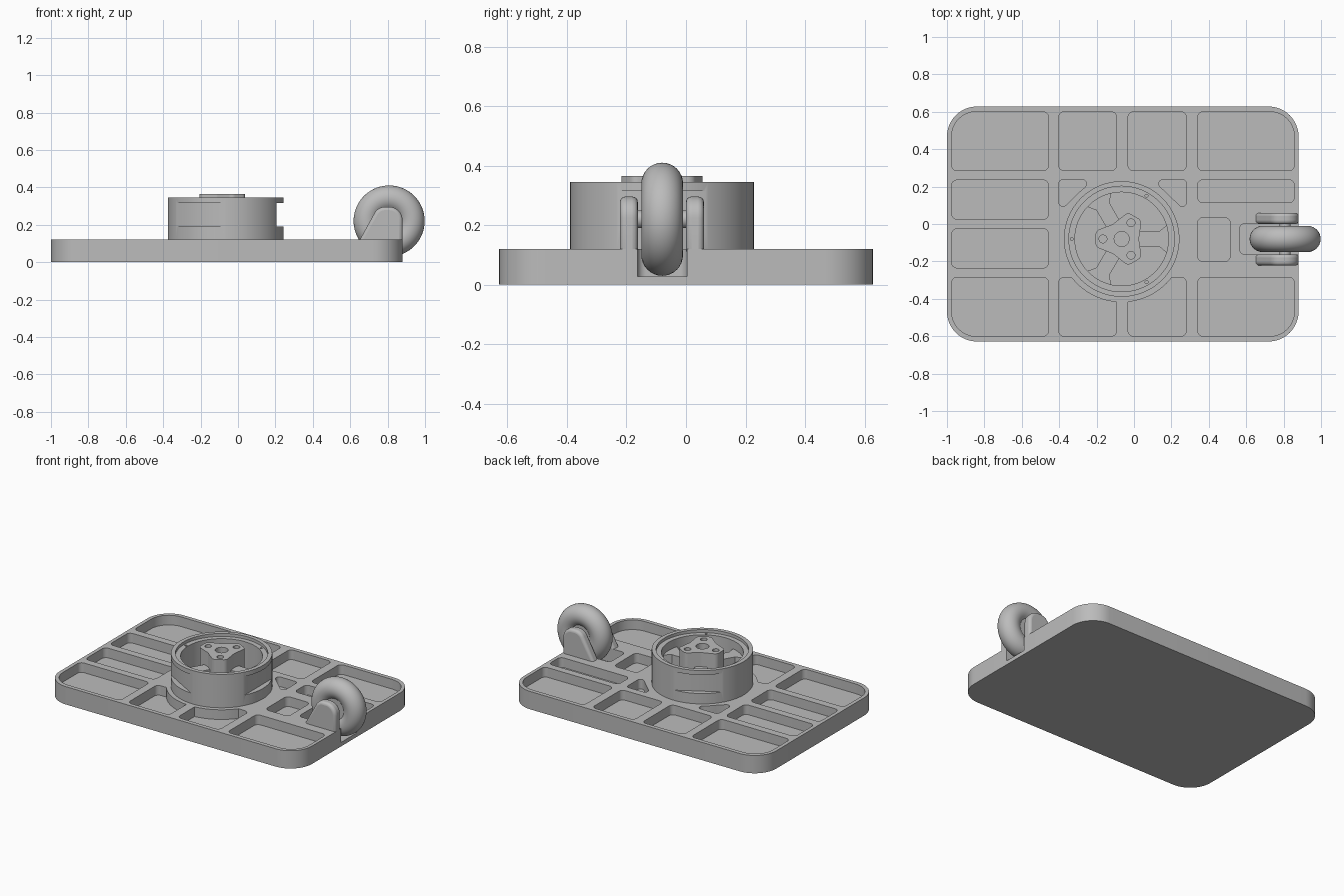
import bpy, bmesh
from math import sin, cos, pi, radians, tan
from mathutils import Vector, Matrix

cube = bpy.data.objects.get("Cube")
if cube:
    bpy.data.objects.remove(cube, do_unlink=True)

gray = bpy.data.materials.new("light gray")
gray.use_nodes = True
gray.diffuse_color = (0.5, 0.5, 0.5, 1)
gray.node_tree.nodes["Principled BSDF"].inputs["Base Color"].default_value = gray.diffuse_color

HUB = Vector((-0.066, -0.08, 0))
WHEEL = Vector((0.808, -0.08, 0.22))
TOP = 0.12
FLOOR = 0.055


def rounded(points, radii, steps=8):
    """Round each corner of a counter-clockwise or clockwise outline."""
    out = []
    n = len(points)
    pts = [Vector(p) for p in points]
    for i, p in enumerate(pts):
        a = (pts[i - 1] - p).normalized()
        b = (pts[(i + 1) % n] - p).normalized()
        r = radii[i] if isinstance(radii, (list, tuple)) else radii
        if r == 0:
            out.append(p)
            continue
        half = a.angle(b) / 2
        center = p + (a + b).normalized() * (r / sin(half))
        start = p + a * (r / tan(half)) - center
        sweep = start.angle_signed(p + b * (r / tan(half)) - center)
        for k in range(steps + 1):
            t = -sweep * k / steps
            out.append(center + Vector((start.x * cos(t) - start.y * sin(t),
                                        start.x * sin(t) + start.y * cos(t))))
    return out


def rect(x0, x1, y0, y1):
    return [(x0, y0), (x1, y0), (x1, y1), (x0, y1)]


def circle(r, center=HUB, n=96):
    return [(center.x + r * cos(2 * pi * k / n), center.y + r * sin(2 * pi * k / n)) for k in range(n)]


def polar(r, degrees):
    return HUB + Vector((r * cos(radians(degrees)), r * sin(radians(degrees)), 0))


def spun(points, degrees):
    """Turn an outline given relative to the hub about the hub axis."""
    rot = Matrix.Rotation(radians(degrees), 2)
    return [rot @ Vector(p) + HUB.xy for p in points]


def make(name, prisms):
    """Build one object from (outline, bottom, top) prisms."""
    bm = bmesh.new()
    for outline, z0, z1 in prisms:
        face = bm.faces.new([bm.verts.new((p[0], p[1], z0)) for p in outline])
        ext = bmesh.ops.extrude_face_region(bm, geom=[face])["geom"]
        bmesh.ops.translate(bm, vec=(0, 0, z1 - z0),
                            verts=[v for v in ext if isinstance(v, bmesh.types.BMVert)])
    return finish(name, bm)


def finish(name, bm):
    bmesh.ops.recalc_face_normals(bm, faces=bm.faces)
    mesh = bpy.data.meshes.new(name)
    bm.to_mesh(mesh)
    bm.free()
    mesh.materials.append(gray)
    obj = bpy.data.objects.new(name, mesh)
    bpy.context.collection.objects.link(obj)
    return obj


def activate(obj):
    bpy.ops.object.select_all(action="DESELECT")
    obj.select_set(True)
    bpy.context.view_layer.objects.active = obj


def cut(obj, cutter):
    mod = obj.modifiers.new("cut", "BOOLEAN")
    mod.operation, mod.solver, mod.object = "DIFFERENCE", "EXACT", cutter
    activate(obj)
    bpy.ops.object.modifier_apply(modifier=mod.name)
    bpy.data.objects.remove(cutter, do_unlink=True)


def smooth(obj):
    activate(obj)
    bpy.ops.object.shade_smooth_by_angle(angle=radians(30))


# Base plate with rounded corners
base = make("base_plate", [(rounded(rect(-1, 0.88, -0.628, 0.628), 0.16, 12), 0, TOP)])

# Pockets, mirrored front to back where they repeat
S, L = 0.03, 0.13
pockets = []
for s in (1, -1):
    shapes = [
        (rect(-0.975, -0.457, 0.285, 0.6), [S, S, S, L]),
        (rect(-0.975, -0.457, 0.025, 0.235), S),
        (rect(-0.402, -0.093, 0.285, 0.6), S),
        (rect(-0.032, 0.28, 0.285, 0.6), S),
        (rect(0.34, 0.857, 0.285, 0.6), [S, S, L, S]),
    ]
    for outline, radii in shapes:
        pockets.append(rounded([(x, y * s) for x, y in outline], radii))
pockets.append(rounded(rect(0.34, 0.857, 0.114, 0.237), S))
pockets.append(rounded(rect(0.34, 0.515, -0.2, 0.034), S))
pockets.append(rounded([(-0.402, 0.237), (-0.402, 0.065), (-0.22, 0.237)], 0.022))
pockets.append(rounded([(0.28, 0.237), (0.28, 0.065), (0.1, 0.237)], 0.022))
pocket_cutter = make("pocket_cutter", [(p, FLOOR, 0.2) for p in pockets])
cut(pocket_cutter, make("hub_keepout", [(circle(0.338), 0, 0.3)]))
cut(base, pocket_cutter)

# Open slot under the wheel
cut(base, make("slot_cutter", [(rounded(rect(0.565, 1, -0.163, 0.003), [S, 0, 0, S]), 0.027, 0.2)]))
smooth(base)

# Hub ring with an inner ledge, screw holes and three flat side recesses
ring = make("hub_ring", [(circle(0.309), TOP - 0.01, 0.345)])
cut(ring, make("bore_cutter", [(circle(0.25), 0, 0.5)]))
cut(ring, make("ledge_cutter", [(circle(0.282), 0.325, 0.5)]))
cut(ring, make("screw_cutter", [(circle(0.008, polar(0.266, a), 12), 0.29, 0.5) for a in (60, 180, 300)]))
cut(ring, make("recess_cutter", [(spun(rect(0.273, 0.4, -0.2, 0.2), a), 0.19, 0.315) for a in (0, 120, 240)]))
smooth(ring)

# Three-lobed hub core with a shaft hole and three bolt holes
lobes = []
for a in (60, 180, 300):
    lobes += [polar(0.146, a - 17).xy, polar(0.146, a + 17).xy, polar(0.092, a + 60).xy]
core = make("hub_core", [(rounded(lobes, 0.03), TOP - 0.01, 0.365)])
holes = [(circle(0.04, HUB, 32), 0.2, 0.5)]
holes += [(circle(0.021, polar(0.1, a), 24), 0.25, 0.5) for a in (60, 180, 300)]
cut(core, make("bolt_cutter", holes))
smooth(core)

# Spokes flaring into the ring
spoke = [(0.06, -0.04), (0.2, -0.04), (0.255, -0.085), (0.255, 0.085), (0.2, 0.04), (0.06, 0.04)]
for i in range(3):
    make("spoke_%d" % (i + 1), [(spun(spoke, i * 120), TOP - 0.01, 0.27)])

# Wheel turned about its axle from a round tyre profile
bm = bmesh.new()
profile = [(0, -0.048)]
for k in range(25):
    t = radians(-135 + 270 * k / 24)
    profile.append((0.12 + 0.07 * cos(t), 0.07 * sin(t)))
profile.append((0, 0.048))
verts = [bm.verts.new((r, y, 0)) for r, y in profile]
edges = [bm.edges.new(pair) for pair in zip(verts, verts[1:])]
bmesh.ops.spin(bm, geom=verts + edges, axis=(0, 1, 0), cent=(0, 0, 0), angle=2 * pi, steps=72)
bmesh.ops.remove_doubles(bm, verts=bm.verts, dist=0.0001)
wheel = finish("wheel", bm)
wheel.location = WHEEL
smooth(wheel)

# Axle between the brackets
bm = bmesh.new()
bmesh.ops.create_cone(bm, cap_ends=True, segments=32, radius1=0.03, radius2=0.03, depth=0.2,
                      matrix=Matrix.Rotation(pi / 2, 4, "X"))
axle = finish("axle", bm)
axle.location = WHEEL
smooth(axle)

# Wheel brackets: arched side profile, softened edges
arch = rounded([(0.64, 0.1), (0.88, 0.1), (0.88, 0.296), (0.748, 0.296)], [0, 0, 0.072, 0.065], 10)
for name, y in (("left_bracket", 0.06), ("right_bracket", -0.162)):
    bracket = make(name, [(arch, 0, 0.06)])
    bracket.rotation_euler.x = pi / 2
    bracket.location.y = y
    mod = bracket.modifiers.new("soft edges", "BEVEL")
    mod.width, mod.segments, mod.limit_method, mod.angle_limit = 0.018, 4, "ANGLE", radians(50)
    smooth(bracket)
